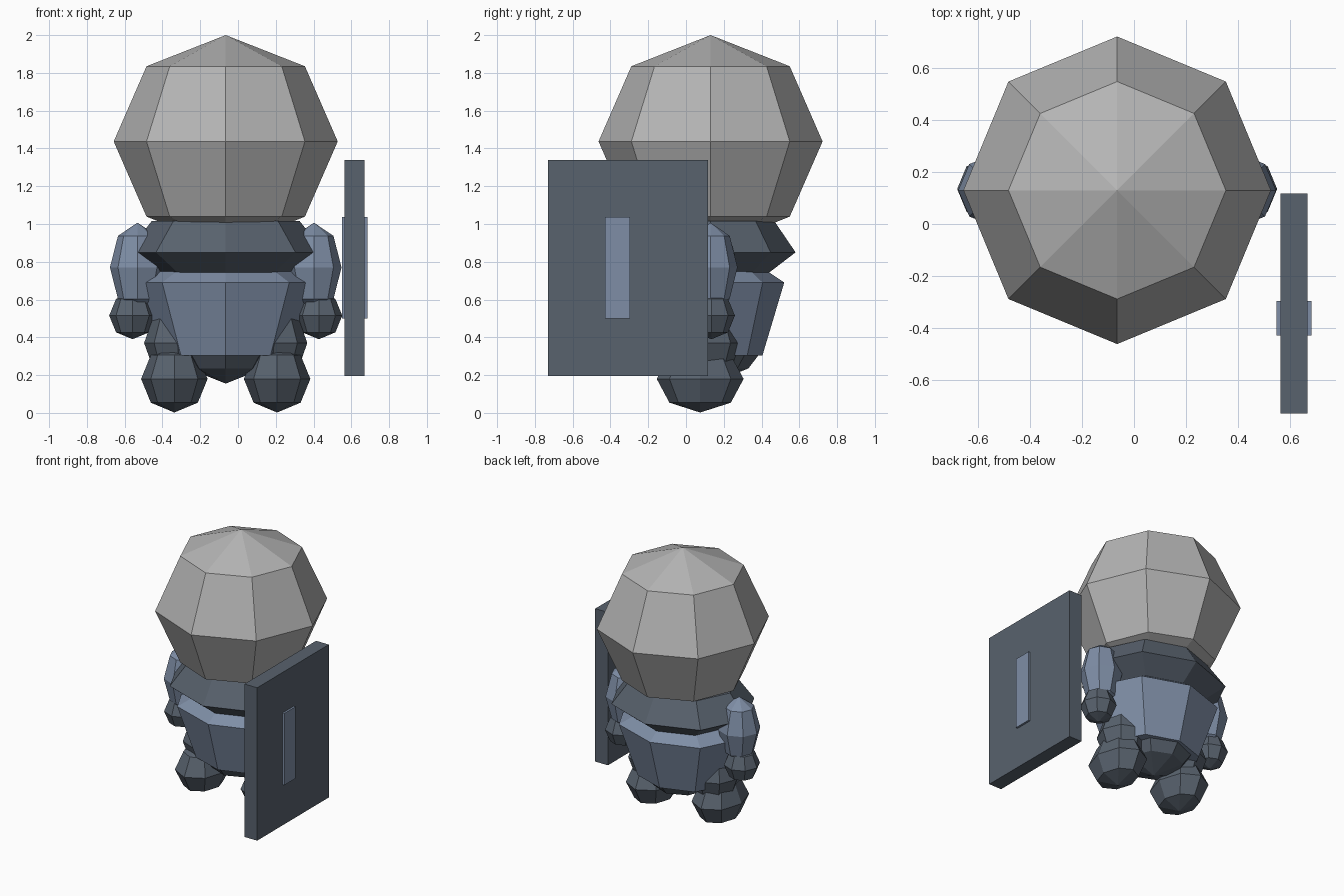
import bpy, bmesh, math

if "Cube" in bpy.data.objects:
    bpy.data.objects.remove(bpy.data.objects["Cube"])

CX, CY = -0.065, 0.13   # body axis


def material(name, rgb):
    m = bpy.data.materials.new(name)
    m.diffuse_color = (*rgb, 1)
    m.use_nodes = True
    m.node_tree.nodes["Principled BSDF"].inputs["Base Color"].default_value = m.diffuse_color
    return m


GREY = material("light grey", (0.46, 0.46, 0.46))
SLATE = material("dark slate", (0.098, 0.122, 0.155))
BLUE = material("steel blue", (0.21, 0.27, 0.38))


def finish(name, bm, mat):
    bmesh.ops.recalc_face_normals(bm, faces=bm.faces)
    me = bpy.data.meshes.new(name)
    bm.to_mesh(me)
    bm.free()
    me.materials.append(mat)
    ob = bpy.data.objects.new(name, me)
    bpy.context.collection.objects.link(ob)
    return ob


def lathe(name, x, y, profile, mat, sx=1.0, sy=1.0, n=8):
    """Eight-sided turned shape; profile is (radius, z), radius 0 makes a tip."""
    bm = bmesh.new()
    rings = []
    for r, z in profile:
        if r == 0:
            rings.append([bm.verts.new((x, y, z))])
        else:
            rings.append([bm.verts.new((x + r * sx * math.cos(2 * math.pi * i / n),
                                        y + r * sy * math.sin(2 * math.pi * i / n), z))
                          for i in range(n)])
    for a, b in zip(rings, rings[1:]):
        for i in range(n):
            j = (i + 1) % n
            if len(a) == 1:
                bm.faces.new((a[0], b[j], b[i]))
            elif len(b) == 1:
                bm.faces.new((a[i], a[j], b[0]))
            else:
                bm.faces.new((a[i], a[j], b[j], b[i]))
    for end in (rings[0], rings[-1]):
        if len(end) > 1:
            bm.faces.new(end)
    return finish(name, bm, mat)


def ball(name, x, y, z, rx, ry, rz, mat):
    k = math.sqrt(0.5)
    prof = [(0, z - rz), (k, z - rz * k), (1, z), (k, z + rz * k), (0, z + rz)]
    return lathe(name, x, y, prof, mat, rx, ry)


def box(name, lo, hi, mat):
    bm = bmesh.new()
    bmesh.ops.create_cube(bm, size=1)
    for v in bm.verts:
        v.co = [(l + h) / 2 + c * (h - l) for l, h, c in zip(lo, hi, v.co)]
    return finish(name, bm, mat)


# Head, collar, torso and pelvis
ball("head", CX, CY, 1.437, 0.593, 0.593, 0.563, GREY)
lathe("collar", CX, CY, [(0.30, 0.735), (0.45, 0.85), (0.338, 1.015)], SLATE, sx=1.16)
lathe("torso", CX, CY, [(0.275, 0.305), (0.39, 0.69), (0.30, 0.75)], BLUE, sx=1.22)
lathe("pelvis", CX, CY, [(0, 0.155), (0.2, 0.235), (0.265, 0.32)], SLATE)

# Limbs on both sides
for side, s in (("left", -1), ("right", 1)):
    ball(side + "_arm", CX + s * 0.467, CY, 0.77, 0.146, 0.143, 0.237, BLUE)
    ball(side + "_hand", CX + s * 0.493, CY + 0.005, 0.515, 0.124, 0.124, 0.125, SLATE)
    ball(side + "_leg", CX + s * 0.252, 0.108, 0.37, 0.18, 0.18, 0.21, SLATE)
    ball(side + "_foot", CX + s * 0.272, 0.075, 0.18, 0.176, 0.23, 0.178, SLATE)

# Shield with a bar passing through it
box("shield", (0.565, -0.73, 0.195), (0.67, 0.117, 1.34), SLATE)
box("shield_bar", (0.55, -0.43, 0.50), (0.685, -0.297, 1.037), BLUE)
